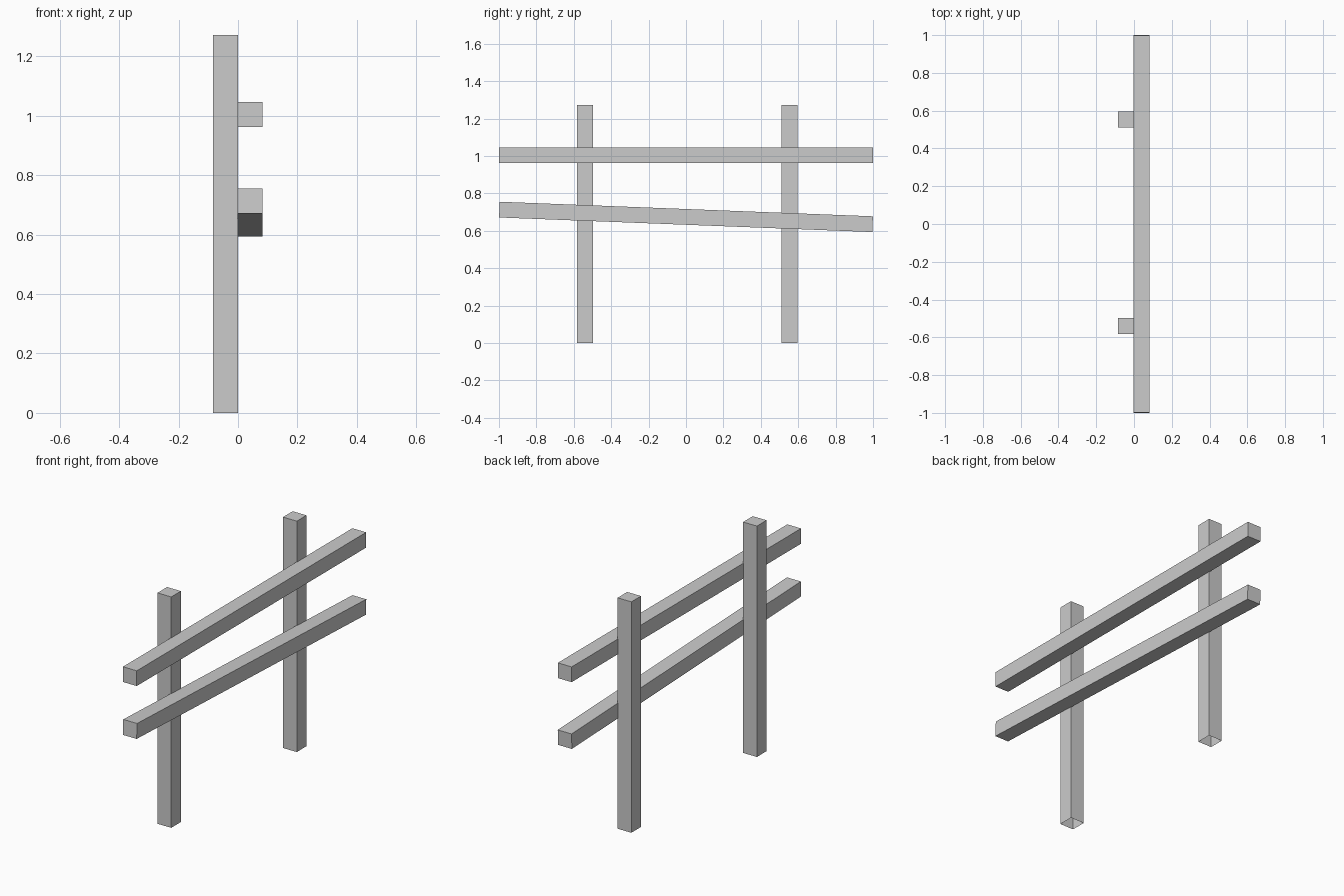
import bpy, bmesh, math
from mathutils import Matrix, Vector

if "Cube" in bpy.data.objects:
    bpy.data.objects.remove(bpy.data.objects["Cube"])

T = 0.084  # timber thickness


def beam(name, size, loc, tilt=0.0, open_bottom=False):
    """Square timber centred at loc, tilted about x."""
    bm = bmesh.new()
    bmesh.ops.create_cube(bm, size=1.0, matrix=Matrix.Diagonal((*size, 1.0)))
    if open_bottom:
        bm.normal_update()
        bottom = [f for f in bm.faces if f.normal.z < -0.9]
        bmesh.ops.delete(bm, geom=bottom, context='FACES_ONLY')
    mesh = bpy.data.meshes.new(name)
    bm.to_mesh(mesh)
    bm.free()
    ob = bpy.data.objects.new(name, mesh)
    ob.location = Vector(loc)
    ob.rotation_euler.x = tilt
    bpy.context.collection.objects.link(ob)
    return ob


# Upright posts, open underneath
H = 1.272
for name, y in (("front_post", -0.54), ("back_post", 0.553)):
    beam(name, (T, T, H), (-0.0415, y, H / 2), open_bottom=True)

# Level upper rail and sagging lower rail
beam("upper_rail", (T, 1.997, T), (0.04, 0, 1.004))
beam("lower_rail", (T, 1.997, T), (0.04, 0, 0.674), tilt=-math.atan(0.039))
